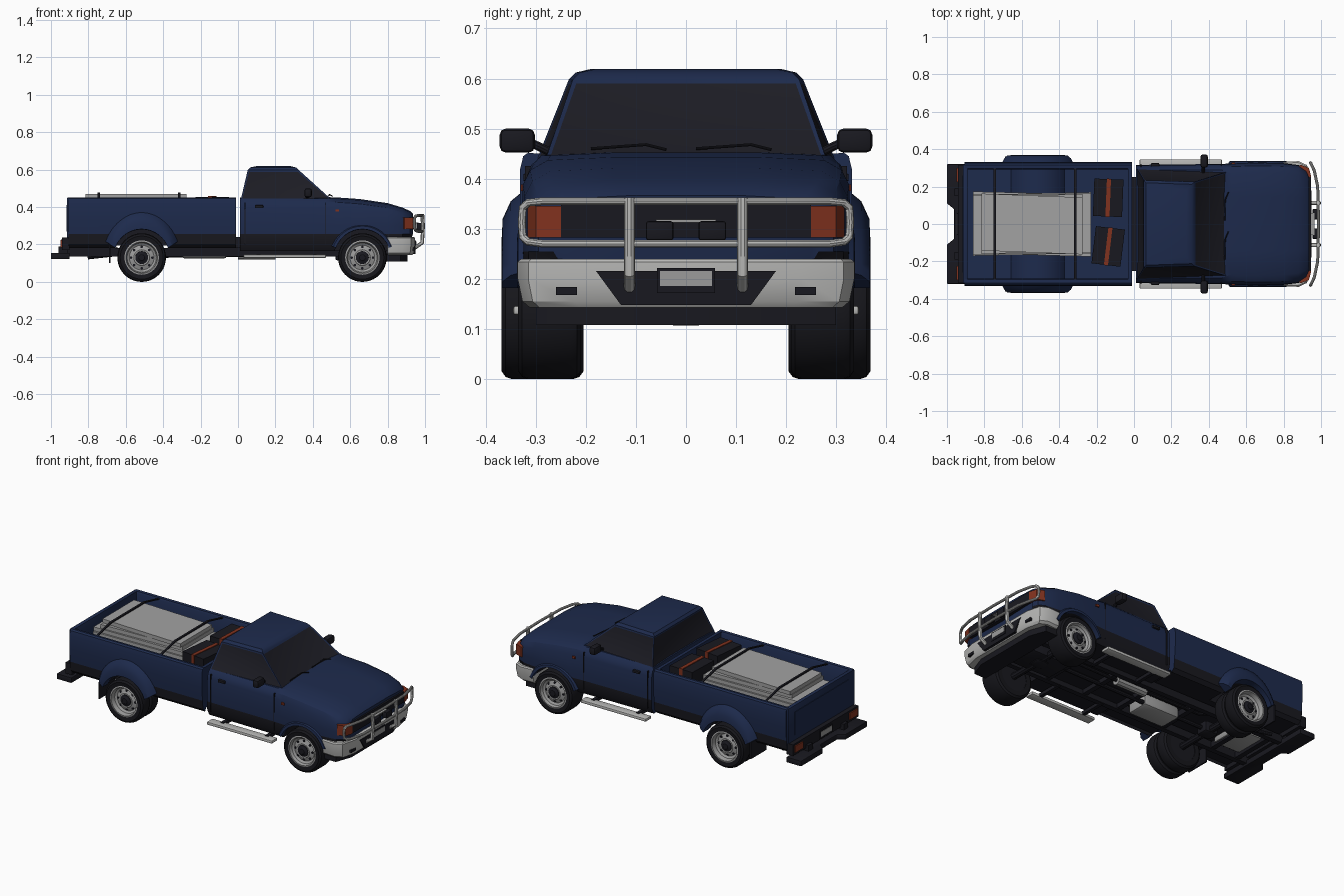
import bpy, bmesh, math, random

if "Cube" in bpy.data.objects:
    bpy.data.objects.remove(bpy.data.objects["Cube"])
random.seed(4)

def material(name, r, g, b):
    m = bpy.data.materials.new(name)
    m.diffuse_color = (r, g, b, 1)
    m.use_nodes = True
    m.node_tree.nodes["Principled BSDF"].inputs["Base Color"].default_value = m.diffuse_color
    return m
BLUE = material("navy_paint", 0.0125, 0.0235, 0.073)
BLACK = material("black_trim", 0.0095, 0.0095, 0.014)
RUBBER = material("tyre_rubber", 0.008, 0.008, 0.011)
GLASS = material("dark_glass", 0.012, 0.012, 0.018)
CHROME = material("bright_metal", 0.48, 0.48, 0.47)
STEEL = material("grey_steel", 0.33, 0.33, 0.33)
SHEET = material("pale_board", 0.36, 0.36, 0.36)
RED = material("orange_red", 0.22, 0.032, 0.013)

def add(name, data, mats, mirror=False):
    ob = bpy.data.objects.new(name, data)
    bpy.context.collection.objects.link(ob)
    for m in mats:
        data.materials.append(m)
    if mirror:
        md = ob.modifiers.new("mirror", 'MIRROR')
        md.use_axis = (False, True, False)
        md.use_mirror_merge = False
    return ob

def loft(name, rings, mats, rule=None, mirror=False, loop=False):
    """Skin closed rings of 3D points; cap the ends unless looped."""
    bm = bmesh.new()
    vs = [[bm.verts.new(p) for p in r] for r in rings]
    n = len(rings[0])
    for a, b in list(zip(vs, vs[1:])) + ([(vs[-1], vs[0])] if loop else []):
        for i in range(n):
            bm.faces.new((a[i], a[(i + 1) % n], b[(i + 1) % n], b[i]))
    if not loop:
        bm.faces.new(vs[0])
        bm.faces.new(vs[-1])
    bmesh.ops.recalc_face_normals(bm, faces=bm.faces)
    if rule:
        for f in bm.faces:
            f.material_index = rule(f.calc_center_median())
    me = bpy.data.meshes.new(name)
    bm.to_mesh(me)
    bm.free()
    return add(name, me, mats, mirror)

def prism(name, axis, pts, a, b, mat, mirror=False, bevel=0):
    put = {'x': lambda p, t: (t, p[0], p[1]), 'y': lambda p, t: (p[0], t, p[1]),
           'z': lambda p, t: (p[0], p[1], t)}[axis]
    ob = loft(name, [[put(p, t) for p in pts] for t in (a, b)], [mat], None, mirror)
    if bevel:
        md = ob.modifiers.new("bevel", 'BEVEL')
        md.width, md.segments = bevel, 2
    return ob

def box(name, x0, x1, y0, y1, z0, z1, mat, mirror=False, bevel=0):
    return prism(name, 'z', [(x0, y0), (x1, y0), (x1, y1), (x0, y1)], z0, z1, mat, mirror, bevel)

def tube(name, pts, r, mat, mirror=False, cyclic=False):
    cu = bpy.data.curves.new(name, 'CURVE')
    cu.dimensions, cu.bevel_depth, cu.bevel_resolution, cu.use_fill_caps = '3D', r, 3, True
    sp = cu.splines.new('POLY')
    sp.points.add(len(pts) - 1)
    for p, c in zip(sp.points, pts):
        p.co = (*c, 1)
    sp.use_cyclic_u = cyclic
    return add(name, cu, [mat], mirror)

def lathe(name, prof, cx, cz, mat, loop=False, n=40):
    """Revolve (radius, y) points about a sideways axle."""
    rings = [[(cx + r * math.cos(2 * math.pi * i / n), y, cz + r * math.sin(2 * math.pi * i / n))
              for i in range(n)] for r, y in prof]
    return loft(name, rings, [mat], None, True, loop)

def sym(half):
    return half + [(x, -y) for x, y in reversed(half) if y > 0]

FX, RX, WZ = 0.665, -0.515, 0.13
cutters = []
for cx in (FX, RX):
    pts = [(cx + 0.152 * math.cos(i * math.pi / 20), WZ + 0.152 * math.sin(i * math.pi / 20)) for i in range(40)]
    c = prism("arch_cutter", 'y', pts, 0.18, 0.45, BLUE, True)
    c.data.materials.append(BLACK)
    for f in c.data.polygons:
        f.material_index = 1
    c.hide_render = True
    cutters.append(c)

def cut(ob, i):
    if len(ob.data.materials) < 2:
        ob.data.materials.append(BLACK)
    md = ob.modifiers.new("arch", 'BOOLEAN')
    md.operation, md.object, md.solver = 'DIFFERENCE', cutters[i], 'EXACT'

# Cab lower body, bonnet and nose (the nose tucks in behind the bumper)
def section(x, w, zt, s):
    half = [(w - .02, .165), (w, .20), (w + .003, .255), (w + .003, .30), (w, zt - .05),
            (w - s * .3, zt - .02), (w - s, zt), (w * .45, zt + .006)]
    tuck = .03 if x > .9 else 0
    half = [(x - (tuck if z < .22 else 0), y - (tuck if z < .22 else 0), z) for y, z in half]
    return half + [(px, -y, z) for px, y, z in reversed(half)]
stations = [(.012, .313, .445, .025), (.47, .318, .447, .03), (.52, .321, .446, .05), (.65, .326, .437, .05),
            (.80, .322, .415, .05), (.88, .312, .391, .05), (.92, .292, .373, .045), (.935, .262, .36, .03)]
low_black = lambda c: 1 if c.z < .254 and c.x < .93 else 0
body = loft("cab_and_bonnet", [section(*s) for s in stations], [BLUE, BLACK], low_black)
cut(body, 0)

# Greenhouse with inset windows
def plan(z, xb, yb, xf, yf):
    return [(xb, yb, z), (xf, yf, z), (xf, -yf, z), (xb, -yb, z)]
cabin = loft("cab_top", [plan(.44, .015, .297, .50, .28), plan(.598, .052, .234, .325, .226),
                         plan(.612, .065, .22, .31, .212), plan(.619, .10, .19, .28, .18)], [BLUE, GLASS])
bm = bmesh.new()
bm.from_mesh(cabin.data)
panes = [f for f in bm.faces if .47 < f.calc_center_median().z < .57]
bmesh.ops.inset_individual(bm, faces=panes, thickness=.011, depth=-.003)
for f in panes:
    f.material_index = 1
bm.to_mesh(cabin.data)
bm.free()
for y in (-.13, .08):
    tube("wiper", [(.505, y + .09, .458), (.488, y + .05, .468), (.485, y - .06, .46)], .003, BLACK)

# Door details and mirrors
for x in (.035, .465):
    box("door_seam", x, x + .004, .30, .3215, .20, .425, BLACK, True)
box("door_handle", .09, .135, .30, .325, .395, .41, BLACK, True, .003)
box("side_marker", .52, .54, .31, .329, .375, .388, RED, True)
box("side_mirror", .355, .395, .302, .372, .452, .50, BLACK, True, .012)
tube("mirror_arm", [(.37, .275, .455), (.37, .31, .472)], .009, BLACK, True)

# Grille and lamps
box("grille", .92, .945, -.25, .25, .283, .348, BLACK)
prism("headlamp", 'z', [(.90, .245), (.948, .25), (.935, .30), (.89, .317), (.875, .30)], .283, .345, RED, True)
box("spot_lamp", .955, .985, .025, .08, .277, .315, BLACK, True, .005)
box("spot_lamp_bar", .94, .965, -.06, .06, .312, .318, STEEL)

# Front bumper
def bumper_ring(z, k):
    pts = sym([(.80, .30), (.80, .332), (.88, .336), (.925, .315), (.946, .23)])
    return [(.80 + (x - .80) * k, y * (1 - (1 - k) * .7), z) for x, y in pts]
loft("front_bumper", [bumper_ring(.143, .9), bumper_ring(.155, .96), bumper_ring(.20, 1),
                      bumper_ring(.234, 1), bumper_ring(.24, .97)], [CHROME])
prism("bumper_centre", 'x', [(-.18, .216), (.18, .216), (.13, .148), (-.13, .148)], .92, .95, BLACK)
box("front_plate_frame", .945, .953, -.058, .058, .172, .222, BLACK)
box("front_plate", .945, .955, -.052, .052, .186, .216, STEEL)
box("fog_lamp", .90, .947, .218, .26, .168, .184, BLACK, True)
prism("front_valance", 'z', sym([(.79, .30), (.87, .30), (.905, .2)]), .108, .15, BLACK)

# Bull bar
arc = [(.987, 0, .355), (.982, .2, .355), (.964, .285, .355), (.95, .315, .352), (.945, .326, .342), (.943, .328, .313),
       (.945, .326, .284), (.95, .315, .274), (.964, .285, .27), (.982, .2, .27), (.987, 0, .27)]
tube("bull_bar_loop", arc + [(x, -y, z) for x, y, z in reversed(arc[1:-1])], .008, CHROME, False, True)
tube("bull_bar_post", [(.985, .113, .362), (.989, .113, .30), (.985, .113, .21), (.945, .113, .182)], .011, CHROME, True)

# Load bed
wall = [(.30, .18), (.32, .20), (.325, .255), (.331, .33), (.331, .42), (.325, .445), (.315, .452),
        (.298, .45), (.292, .44), (.29, .20)]
rings = [[(x, y, z) for y, z in wall] for x in (-.905, -.012)]
side = loft("bed_side", rings, [BLUE, BLACK], None, True)
for f in side.data.polygons:
    f.material_index = 1 if f.center.z < .254 and f.center.y > .293 else 0
floor = box("bed_floor", -.90, -.02, -.295, .295, .222, .245, BLUE)
pan = box("bed_underside", -.90, -.02, -.30, .30, .195, .222, BLACK)
arch = [(RX + .18 * math.cos(i * math.pi / 16), .13 + .19 * math.sin(i * math.pi / 16)) for i in range(2, 15)]
well = prism("bed_wheel_well", 'y', arch, .165, .295, BLUE, True)
for ob in (side, floor, pan, well):
    cut(ob, 1)
box("bed_front_panel", -.032, -.012, -.30, .30, .20, .45, BLUE)
box("tailgate", -.915, -.89, -.318, .318, .235, .45, BLUE, False, .005)
box("tailgate_panel", -.918, -.914, -.26, .26, .27, .41, BLUE)
box("cab_gap_filler", -.015, .02, -.25, .25, .18, .24, BLACK)

# Wheel arch flares
def flare(name, cx, prof, a0, a1):
    rings = []
    for i in range(25):
        t = math.radians(a0 + (a1 - a0) * i / 24)
        rings.append([(cx + rx * math.cos(t), y, WZ + rz * math.sin(t)) for rx, rz, y in prof])
    loft(name, rings, [BLUE], None, True)
flare("rear_flare", RX, [(.205, .248, .322), (.19, .225, .35), (.172, .19, .366), (.15, .152, .368), (.15, .15, .315)], 20, 160)
flare("front_flare", FX, [(.175, .18, .318), (.165, .168, .335), (.15, .152, .337), (.15, .15, .31)], 20, 160)

# Wheels
def wheel(label, cx, y0, y1, dish):
    lathe(label + "_tyre", [(.085, y0), (.115, y0), (.126, y0 + .008), (.13, y0 + .02), (.13, y1 - .02),
                            (.126, y1 - .008), (.115, y1), (.088, y1 - .004)], cx, WZ, RUBBER, True)
    d = y1 - dish
    lathe(label + "_rim", [(.086, y0 + .008), (.092, y1 - .003), (.084, y1 - .001), (.078, d + .008), (.066, d),
                           (.045, d + .008), (.042, d + .012)], cx, WZ, STEEL)
    lathe(label + "_inner_disc", [(.087, y0 + .003), (.087, y0 + .01)], cx, WZ, BLACK)
    lathe(label + "_hub", [(.036, d), (.034, d + .016), (.022, d + .019), (.016, d + .024)], cx, WZ, BLACK, False, 20)
    for i in range(8):
        t = i * math.pi / 4
        lathe(label + "_rim_hole", [(.007, d - .005), (.007, d + .007)],
              cx + .057 * math.cos(t), WZ + .057 * math.sin(t), BLACK, False, 10)
wheel("front_wheel", FX, .21, .335, .025)
wheel("rear_outer_wheel", RX, .288, .368, .035)
wheel("rear_inner_wheel", RX, .205, .28, .02)

# Running boards, chassis and drivetrain
box("running_board", .03, .47, .29, .345, .128, .146, CHROME, True, .005)
for x in (.10, .40):
    box("board_bracket", x, x + .02, .14, .31, .13, .15, BLACK, True)
box("chassis_rail", -.92, .86, .13, .16, .135, .18, BLACK, True)
for x in (-.85, -.68, -.33, -.02, .22, .48, .82):
    box("cross_member", x, x + .03, -.14, .14, .14, .175, BLACK)
for x in (FX, RX):
    tube("axle", [(x, -.25, WZ), (x, .25, WZ)], .02, BLACK)
    box("differential", x - .045, x + .045, -.04, .04, .107, .175, BLACK, False, .015)
box("engine_sump", .52, .78, -.09, .09, .115, .175, BLACK, False, .01)
tube("drive_shaft", [(RX, 0, .14), (.5, 0, .15)], .013, BLACK)
box("fuel_tank", -.30, -.06, -.12, .02, .125, .195, STEEL, False, .015)
tube("muffler", [(.0, .09, .145), (.2, .09, .145)], .028, STEEL)
tube("exhaust_pipe", [(.6, .09, .15), (.2, .09, .145), (-.38, .09, .15), (-.5, .1, .195), (-.62, .12, .15), (-.8, .2, .13)], .01, BLACK)
box("spare_carrier", -.82, -.64, -.10, .10, .15, .19, STEEL, False, .015)
box("mud_flap", -.69, -.682, .21, .36, .10, .20, BLACK, True)

# Rear bumper and lamps
prism("rear_bumper", 'z', sym([(-.90, .32), (-1.0, .32), (-1.0, .11), (-.962, .08)]), .122, .155, BLACK, False, .004)
box("rear_lamp_panel", -.942, -.90, -.315, .315, .17, .237, BLACK)
box("tail_lamp", -.949, -.935, .225, .30, .185, .225, RED, True)
box("rear_plate_frame", -.947, -.94, -.06, .06, .175, .226, BLACK)
box("rear_plate", -.949, -.94, -.053, .053, .188, .218, STEEL)
box("bumper_post", -.96, -.91, .15, .19, .14, .19, BLACK, True)

# Cargo: stacked boards, straps and two skewed crates
for i in range(8):
    h, w, s = (.27 if i > 5 else .315), .158 + random.uniform(-.01, .01), random.uniform(-.012, .012)
    pts = [(-.545 - h, -w + s), (-.545 + h, -w - s), (-.545 + h, w - s), (-.545 - h, w + s)]
    prism("board_sheet", 'z', pts, .265 + i * .026, .288 + i * .026, SHEET)
for x in (-.75, -.32):
    prism("cargo_strap", 'x', [(-.30, .44), (-.16, .472), (.16, .472), (.30, .44), (.30, .445), (.16, .479),
                               (-.16, .479), (-.30, .445)], x, x + .013, BLACK)
for cy, turn in ((.14, -.04), (-.12, -.12)):
    for name, hx, hy, z1, m in (("crate", .078, .10, .455, BLACK), ("crate_band", .011, .102, .459, RED)):
        ca, sa = math.cos(turn), math.sin(turn)
        pts = [(-.138 + x * ca - y * sa, cy + x * sa + y * ca)
               for x, y in ((-hx, -hy), (hx, -hy), (hx, hy), (-hx, hy))]
        prism(name, 'z', pts, .245, z1, m)

# Apply modifiers, drop cutters, shade
bpy.ops.object.select_all(action='SELECT')
bpy.context.view_layer.objects.active = body
bpy.ops.object.convert(target='MESH')
for c in cutters:
    bpy.data.objects.remove(c, do_unlink=True)
bpy.ops.object.shade_smooth_by_angle(angle=math.radians(32))
